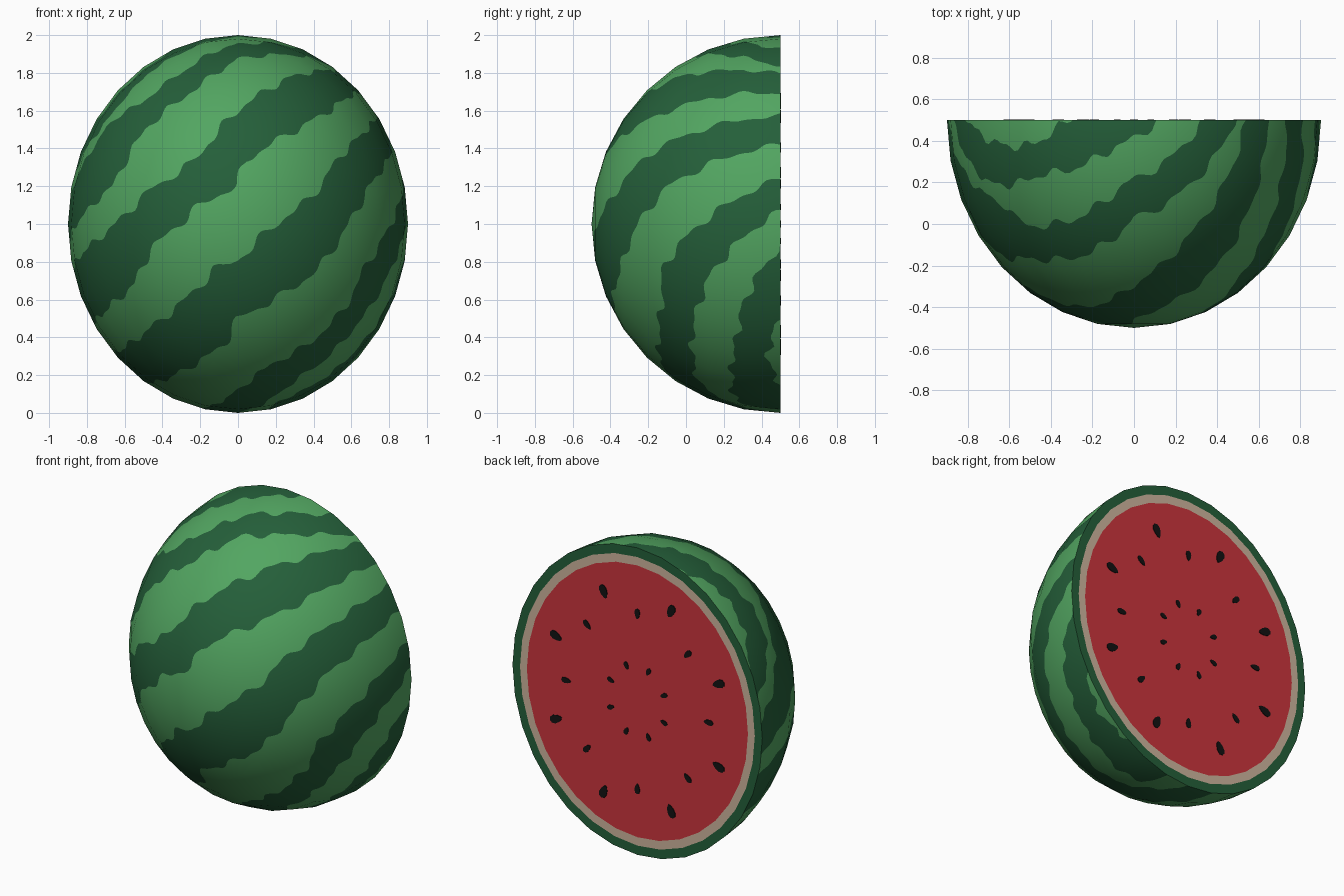
import bpy, bmesh, math
from mathutils import Vector

if "Cube" in bpy.data.objects:
    bpy.data.objects.remove(bpy.data.objects["Cube"])

SEG, RINGS, SUB = 32, 8, 8          # visible facets, and fine cells inside each facet
RX, CY, CZ = 0.9, 0.5, 1.0          # half width, cut plane, centre height
TILT = math.radians(38)             # direction the stripes run in


def material(name, rgb):
    m = bpy.data.materials.new(name)
    m.diffuse_color = (*rgb, 1)
    m.use_nodes = True
    m.node_tree.nodes["Principled BSDF"].inputs["Base Color"].default_value = m.diffuse_color
    return m


LIGHT = material("light green rind", (0.085, 0.38, 0.12))
DARK = material("dark green rind", (0.018, 0.115, 0.042))
PITH = material("pale pith", (0.62, 0.46, 0.34))
FLESH = material("red flesh", (0.60, 0.036, 0.046))
SEED = material("black seed", (0.006, 0.006, 0.006))


def make_object(name, bm, mats):
    me = bpy.data.meshes.new(name)
    bm.to_mesh(me)
    bm.free()
    for m in mats:
        me.materials.append(m)
    ob = bpy.data.objects.new(name, me)
    bpy.context.collection.objects.link(ob)
    return ob


# Stripe edges: rim angle at left, a few front-view (x, z) points, rim angle at right
EDGES = [
    (153, [(-.5, 1.823)], 111),
    (166, [(-.7, 1.55), (-.45, 1.826), (-.1, 1.985)], 82),
    (174, [(-.65, 1.57), (-.52, 1.64), (-.3, 1.81), (-.05, 1.95)], 68),
    (186, [(-.67, 1.2), (-.5, 1.5), (-.2, 1.74), (0, 1.88)], 57),
    (194, [(-.65, 1.0), (-.47, 1.18), (-.25, 1.32), (0, 1.61), (.25, 1.77)], 53),
    (212, [(-.55, .68), (-.47, .86), (-.2, 1.1), (0, 1.21), (.04, 1.34), (.22, 1.45), (.45, 1.58)], 44),
    (223, [(-.3, .58), (-.12, .76), (0, .81), (.2, 1.0), (.38, 1.13), (.55, 1.37)], 35),
    (237, [(-.31, .21), (-.07, .36), (0, .5), (.22, .61), (.43, .76), (.54, .92), (.7, 1.2)], 25),
    (257, [(.04, .15), (.17, .25), (.38, .36), (.57, .55), (.68, .78)], 14),
    (270, [(.28, .15), (.49, .3), (.7, .55), (.81, .75)], 4),
    (280, [(.2, .05), (.49, .2), (.69, .4)], -7),
    (302, [(.64, .3)], -30),
]


def along_across(rho, theta):
    return rho * math.cos(theta - TILT), rho * math.sin(theta - TILT)


def edge_curve(left, pts, right):
    out = [along_across(1, math.radians(left)), along_across(1, math.radians(right))]
    for x, z in pts:
        r = math.hypot(x / RX, z - CZ)
        out.append(along_across(math.asin(min(r, 1)) / (math.pi / 2), math.atan2(z - CZ, x / RX)))
    return sorted(out)


CURVES = [edge_curve(*e) for e in EDGES]


def edge_height(i, u):
    c = CURVES[i]
    v = c[0][1] if u <= c[0][0] else c[-1][1]
    for (u0, v0), (u1, v1) in zip(c, c[1:]):
        if u0 <= u < u1:
            v = v0 + (v1 - v0) * (u - u0) / (u1 - u0)
    return v + 0.011 * math.sin(33 * u + 2.1 * i) + 0.007 * math.sin(59 * u + 4 * i)


def stripe(rho, theta):
    """Positive inside a dark stripe."""
    u, v = along_across(rho, theta)
    h = [edge_height(i, u) for i in range(len(CURVES))]
    return max(min(h[i] - v, v - h[i + 1]) for i in range(0, len(h), 2))


def corner(i, j):
    a, t = i / RINGS * math.pi / 2, j / SEG * math.tau
    return Vector((RX * math.sin(a) * math.cos(t), CY - math.cos(a), CZ + math.sin(a) * math.sin(t)))


def facet_point(i, j):
    """Point on the coarse facets at fine grid position i, j."""
    ci, cj = min(i // SUB, RINGS - 1), j // SUB
    a, b = i / SUB - ci, j / SUB - cj
    return (corner(ci, cj).lerp(corner(ci, cj + 1), b)).lerp(corner(ci + 1, cj).lerp(corner(ci + 1, cj + 1), b), a)


# Rind: half ellipsoid, cut along the stripe edges
bm = bmesh.new()
value = {}
NI, NJ = RINGS * SUB, SEG * SUB
pole = bm.verts.new(facet_point(0, 0))
value[pole] = stripe(0, 0)
grid = [[pole] * NJ]
for i in range(1, NI + 1):
    row = []
    for j in range(NJ):
        w = bm.verts.new(facet_point(i, j))
        value[w] = stripe(i / NI, j / NJ * math.tau)
        row.append(w)
    grid.append(row)
for i in range(NI):
    for j in range(NJ):
        k = (j + 1) % NJ
        quad = [grid[i][j], grid[i + 1][j], grid[i + 1][k], grid[i][k]]
        bm.faces.new(quad[:3] if i == 0 else quad)
bmesh.ops.triangulate(bm, faces=bm.faces[:])
for e in bm.edges[:]:
    a, b = e.verts
    fa, fb = value[a], value[b]
    if fa * fb < 0:
        _, w = bmesh.utils.edge_split(e, a, fa / (fa - fb))
        value[w] = 0
for f in bm.faces[:]:
    cut = [w for w in f.verts if value[w] == 0]
    if len(cut) == 2 and len(f.verts) > 3:
        bmesh.utils.face_split(f, cut[0], cut[1])
for f in bm.faces:
    f.material_index = 1 if sum(value[w] for w in f.verts) > 0 else 0
    f.smooth = True
bm.normal_update()
if sum(f.normal.y for f in bm.faces) > 0:
    bmesh.ops.reverse_faces(bm, faces=bm.faces[:])
rind = make_object("striped_rind", bm, [LIGHT, DARK])
# smooth shading over the coarse facets
rind.data.normals_split_custom_set_from_vertices(
    [Vector((w.co.x / RX ** 2, w.co.y - CY, w.co.z - CZ)).normalized() for w in rind.data.vertices])

# Cut face: rind ring, pith ring, flesh
bm = bmesh.new()
loops = [[bm.verts.new((RX * k * math.cos(j / SEG * math.tau), CY, CZ + k * math.sin(j / SEG * math.tau)))
          for j in range(SEG)] for k in (1, 0.94, 0.885)]
for n in range(2):
    for j in range(SEG):
        k = (j + 1) % SEG
        bm.faces.new([loops[n][k], loops[n][j], loops[n + 1][j], loops[n + 1][k]]).material_index = n
bm.faces.new(loops[2][::-1]).material_index = 2
bm.normal_update()
for f in bm.faces:
    if f.normal.y < 0:
        f.normal_flip()
make_object("cut_face", bm, [DARK, PITH, FLESH])

# Seeds: thin teardrop plates in three rings of eight
bm = bmesh.new()
for radius, start, length, width in ((0.23, 22.5, 0.052, 0.03), (0.57, 0, 0.068, 0.036), (0.705, 22.5, 0.09, 0.052)):
    for n in range(8):
        t = math.radians(start + 45 * n)
        centre = Vector((RX * radius * math.cos(t), CY, CZ + radius * math.sin(t)))
        out = Vector((math.cos(t), 0, math.sin(t)))
        side = Vector((-out.z, 0, out.x))
        ring = []
        for s in range(10):
            p = s / 10 * math.tau
            w = width / 2 * math.sin(p) * (1 + 0.3 * math.cos(p))
            ring.append(centre + out * (length / 2 * math.cos(p)) + side * w)
        top = [bm.verts.new(q + Vector((0, 0.004, 0))) for q in ring]
        low = [bm.verts.new(q) for q in ring]
        bm.faces.new(top)
        for s in range(10):
            bm.faces.new([top[s], low[s], low[(s + 1) % 10], top[(s + 1) % 10]])
bmesh.ops.recalc_face_normals(bm, faces=bm.faces[:])
bm.normal_update()
for f in bm.faces:
    if len(f.verts) == 10 and f.normal.y < 0:
        f.normal_flip()
make_object("seeds", bm, [SEED])
